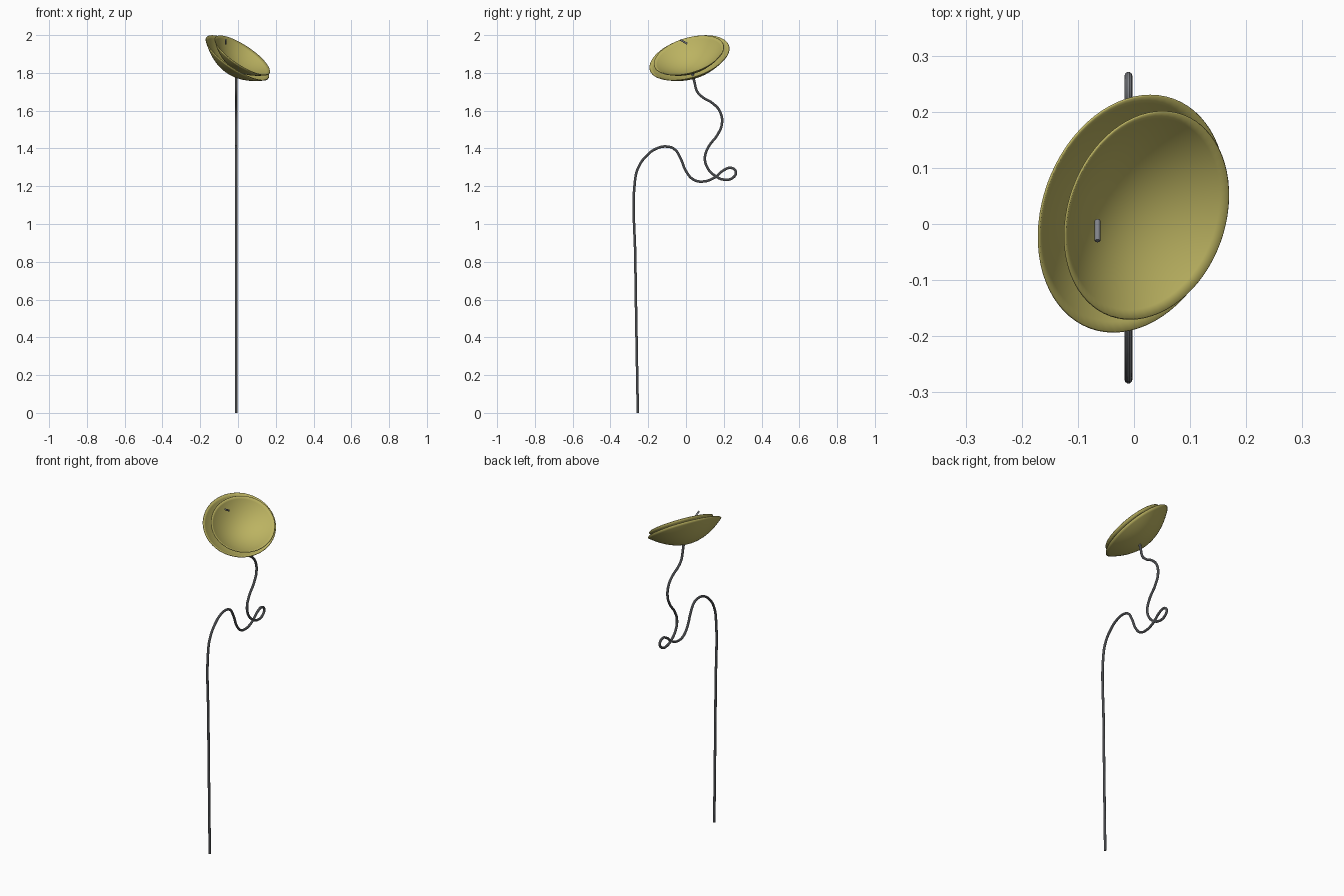
import bpy, bmesh, math
from mathutils import Vector, Matrix

if "Cube" in bpy.data.objects:
    bpy.data.objects.remove(bpy.data.objects["Cube"])


def material(name, rgb):
    m = bpy.data.materials.new(name)
    m.diffuse_color = (*rgb, 1)
    m.use_nodes = True
    m.node_tree.nodes["Principled BSDF"].inputs["Base Color"].default_value = m.diffuse_color
    return m


yellow = material("olive yellow", (0.50, 0.45, 0.12))
grey = material("steel grey", (0.22, 0.23, 0.25))

# Tilted frame shared by both shade bowls
n = Vector((0.53, -0.27, 0.80)).normalized()
v = (Vector((0, 1, 0)) - n * n.y).normalized()
u = v.cross(n)
tilt = Matrix((u, v, n)).transposed().to_4x4()


def bowl(name, centre, a, b, depth, rings=14, seg=72):
    """Shallow oval dish, open along the tilted axis."""
    bm = bmesh.new()
    rows = []
    for i in range(1, rings + 1):
        r = i / rings
        rows.append([bm.verts.new((a * r * math.cos(t), b * r * math.sin(t), -depth * (1 - r * r)))
                     for t in (2 * math.pi * k / seg for k in range(seg))])
    apex = bm.verts.new((0, 0, -depth))
    for k in range(seg):
        j = (k + 1) % seg
        bm.faces.new((apex, rows[0][k], rows[0][j]))
        for lo, hi in zip(rows, rows[1:]):
            bm.faces.new((lo[k], hi[k], hi[j], lo[j]))
    me = bpy.data.meshes.new(name)
    bm.to_mesh(me)
    bm.free()
    me.materials.append(yellow)
    ob = bpy.data.objects.new(name, me)
    bpy.context.collection.objects.link(ob)
    ob.matrix_world = Matrix.Translation(centre) @ tilt
    mod = ob.modifiers.new("thickness", 'SOLIDIFY')
    mod.thickness = 0.004
    mod.offset = 0
    for p in me.polygons:
        p.use_smooth = True
    return ob


# Two nested dishes of the shade
bowl("outer_shade", (-0.003, 0.018, 1.880), 0.196, 0.219, 0.09)
bowl("inner_shade", (0.023, 0.015, 1.893), 0.172, 0.192, 0.08)

# Bent stem with a loop, lying in the plane x = -0.01 (points are y, z)
path = [(-.255, 0), (-.262, .4), (-.268, .8), (-.27, 1.23), (-.252, 1.30),
        (-.21, 1.36), (-.155, 1.40), (-.10, 1.41), (-.06, 1.395), (-.03, 1.35),
        (0, 1.28), (.04, 1.235), (.09, 1.225), (.15, 1.245), (.20, 1.285),
        (.24, 1.297), (.264, 1.275), (.245, 1.243), (.20, 1.235), (.15, 1.258),
        (.115, 1.295), (.10, 1.35), (.12, 1.41), (.165, 1.47), (.19, 1.53),
        (.18, 1.595), (.14, 1.64), (.09, 1.67), (.06, 1.70), (.045, 1.75), (.033, 1.805)]
cu = bpy.data.curves.new("stem", 'CURVE')
cu.dimensions = '3D'
cu.bevel_depth = 0.007
cu.bevel_resolution = 3
cu.use_fill_caps = True
sp = cu.splines.new('BEZIER')
sp.resolution_u = 8
sp.bezier_points.add(len(path) - 1)
for bp, (y, z) in zip(sp.bezier_points, path):
    bp.co = (-0.01, y, z)
    bp.handle_left_type = bp.handle_right_type = 'AUTO'
cu.materials.append(grey)
stem = bpy.data.objects.new("stem", cu)
bpy.context.collection.objects.link(stem)
bpy.context.view_layer.objects.active = stem
stem.select_set(True)
bpy.ops.object.convert(target='MESH')
bpy.ops.object.shade_smooth_by_angle()

# Small grey pin at the top of the shade
bpy.ops.mesh.primitive_cylinder_add(vertices=12, radius=0.005, depth=0.042,
                                    location=(-0.065, -0.012, 1.965),
                                    rotation=(math.radians(60), 0, 0))
pin = bpy.context.object
pin.name = "shade_pin"
pin.data.materials.append(grey)
bpy.ops.object.shade_smooth_by_angle()
